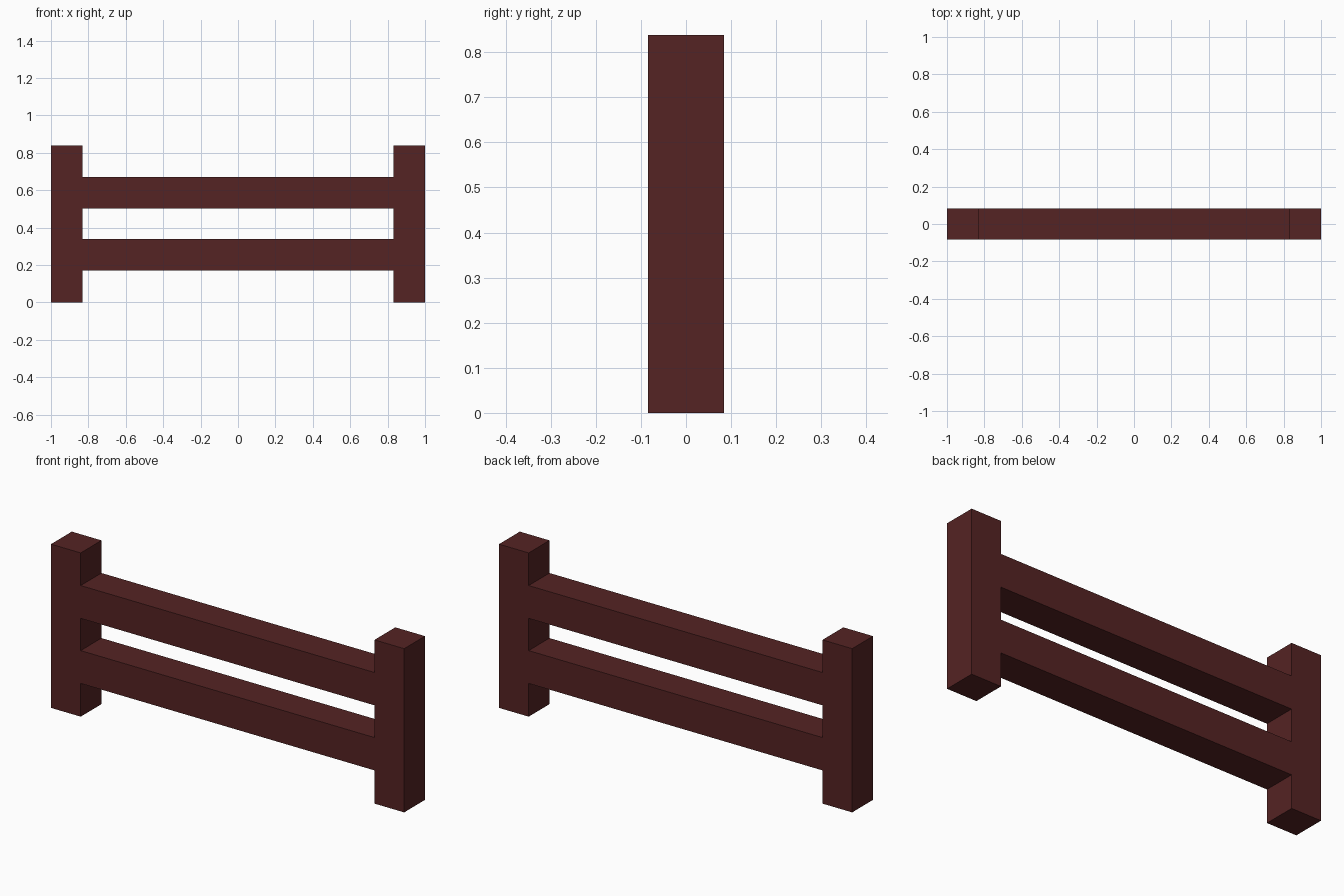
import bpy

if "Cube" in bpy.data.objects:
    bpy.data.objects.remove(bpy.data.objects["Cube"])

# Main dimensions: every timber has the same square section
T = 0.168          # timber thickness
HEIGHT = 0.838     # post height
SPAN = 2.0         # overall fence length

wood = bpy.data.materials.new("dark red wood")
wood.diffuse_color = (0.090, 0.0168, 0.0168, 1.0)
wood.use_nodes = True
wood.node_tree.nodes["Principled BSDF"].inputs["Base Color"].default_value = wood.diffuse_color


def beam(name, size, centre):
    """Square-edged timber with flat faces."""
    bpy.ops.mesh.primitive_cube_add(size=1, location=centre)
    obj = bpy.context.object
    obj.name = name
    obj.scale = size
    bpy.ops.object.transform_apply(location=False, rotation=False, scale=True)
    obj.data.materials.append(wood)
    return obj


# End posts
for side, sx in (("left", -1), ("right", 1)):
    beam(f"{side}_post", (T, T, HEIGHT), (sx * (SPAN - T) / 2, 0, HEIGHT / 2))

# Horizontal rails, flush with the posts and butted between them
for level, z in (("lower", 0.254), ("upper", 0.587)):
    beam(f"{level}_rail", (SPAN - 2 * T, T, T), (0, 0, z))
